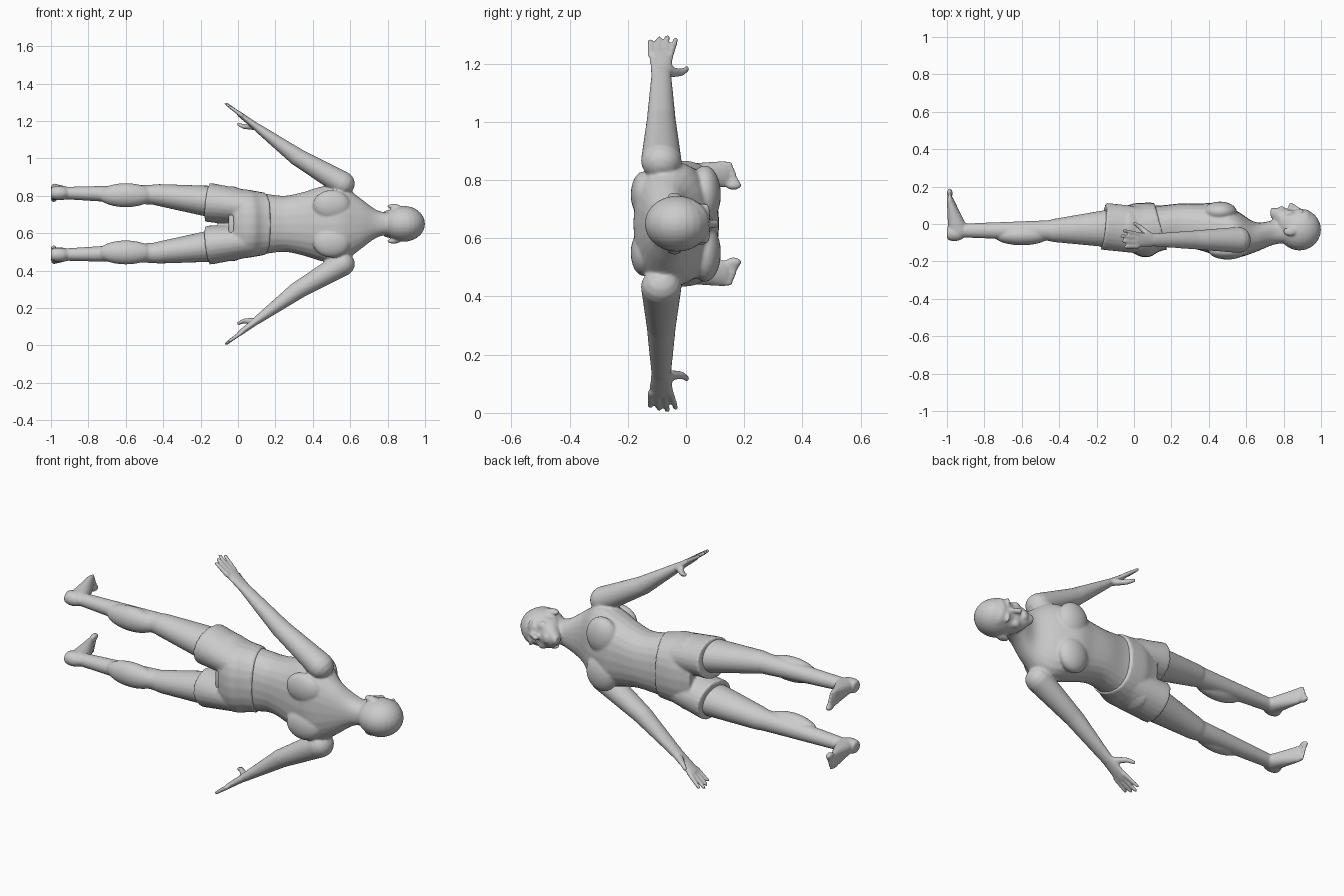
import bpy, bmesh, math
from mathutils import Vector, Matrix

MID = 0.65  # height of the body's plane of symmetry, as the figure lies on its side
SIDES = 24
DEPTH = Vector((0, 1, 0))
LENGTH = Vector((1, 0, 0))

cube = bpy.data.objects.get("Cube")
if cube:
    bpy.data.objects.remove(cube, do_unlink=True)

shade = 0.6
grey = bpy.data.materials.new("plain_grey")
grey.use_nodes = True
grey.diffuse_color = (shade, shade, shade, 1)
grey.node_tree.nodes["Principled BSDF"].inputs["Base Color"].default_value = grey.diffuse_color


def oval(bm, centre, first, second, power=2.0):
    """Ring of vertices around two radius vectors; the soles stay flat."""
    ring = []
    for k in range(SIDES):
        angle = math.tau * k / SIDES
        c, s = math.cos(angle), math.sin(angle)
        point = centre + first * math.copysign(abs(c) ** (2 / power), c)
        point += second * math.copysign(abs(s) ** (2 / power), s)
        point.x = max(point.x, -1)
        ring.append(bm.verts.new(point))
    return ring


def skin(bm, rings):
    for lower, upper in zip(rings, rings[1:]):
        for k in range(SIDES):
            n = (k + 1) % SIDES
            bm.faces.new((lower[k], lower[n], upper[n], upper[k]))
    bm.faces.new(rings[0])
    bm.faces.new(rings[-1])


def tube(bm, side, start, end, deep, wide=None, up=DEPTH, domed=True):
    """Tapered oval limb; z is measured outward from the plane of symmetry."""
    wide = wide or deep
    start, end = (Vector((p[0], p[1], MID + side * p[2])) for p in (start, end))
    along = (end - start).normalized()
    across = along.cross(up).normalized()
    ahead = across.cross(along)
    arcs = [math.radians(a) for a in (75, 50, 25)] if domed else []
    stations = [(0, -math.sin(a), math.cos(a)) for a in arcs]
    stations += [(0, 0, 1), (1, 0, 1)]
    stations += [(1, math.sin(a), math.cos(a)) for a in reversed(arcs)]
    rings = []
    for t, push, scale in stations:
        d = deep[0] + (deep[1] - deep[0]) * t
        w = wide[0] + (wide[1] - wide[0]) * t
        centre = start.lerp(end, t) + along * push * min(d, w)
        rings.append(oval(bm, centre, ahead * d * scale, across * w * scale))
    skin(bm, rings)


def trunk(bm, first, step, widths, fronts, backs, tilt=0.0, steps=5):
    """Central form from evenly spaced half widths and front and back depths."""
    def blend(values, i, t):
        a, d = values[max(i - 1, 0)], values[min(i + 2, len(values) - 1)]
        b, c = values[i], values[min(i + 1, len(values) - 1)]
        bend = (2 * a - 5 * b + 4 * c - d) * t + (3 * (b - c) + d - a) * t * t
        return b + t * (c - a + bend) / 2

    rings = []
    for n in range((len(widths) - 1) * steps + 1):
        i, t = n // steps, n % steps / steps
        wide, front, back = (blend(v, i, t) for v in (widths, fronts, backs))
        centre = Vector((first + step * n / steps, (front + back) / 2, MID))
        centre.x += tilt * centre.y
        radius = (front - back) / 2
        rings.append(oval(bm, centre, Vector((tilt, 1, 0)) * radius,
                          Vector((0, 0, wide)), power=2.3))
    skin(bm, rings)


def ball(bm, side, centre, radii):
    x, y, z = centre
    place = Matrix.Translation((x, y, MID + side * z)) @ Matrix.Diagonal((*radii, 1))
    made = bmesh.ops.create_uvsphere(bm, u_segments=SIDES, v_segments=14, radius=1, matrix=place)
    for vert in made["verts"]:
        vert.co.x = max(vert.co.x, -1)


def finish(name, bm, voxel, smoothing):
    """Fuse the overlapping forms into one smooth surface."""
    bmesh.ops.recalc_face_normals(bm, faces=bm.faces)
    mesh = bpy.data.meshes.new(name)
    bm.to_mesh(mesh)
    bm.free()
    mesh.materials.append(grey)
    obj = bpy.data.objects.new(name, mesh)
    bpy.context.collection.objects.link(obj)
    remesh = obj.modifiers.new("fuse", 'REMESH')
    remesh.mode = 'VOXEL'
    remesh.voxel_size = voxel
    remesh.use_smooth_shade = True
    soft = obj.modifiers.new("soften", 'SMOOTH')
    soft.factor = 0.5
    soft.iterations = smoothing


def add_arm(bm, side):
    shoulder, elbow = (.56, -.085, .215), (.32, -.085, .355)
    wrist, knuckles = (.1, -.085, .517), (.01, -.085, .585)
    tube(bm, side, shoulder, elbow, deep=(.07, .05), wide=(.065, .047))
    tube(bm, side, elbow, wrist, deep=(.05, .034), wide=(.048, .022))
    tube(bm, side, wrist, knuckles, deep=(.036, .042), wide=(.02, .014))
    # fingers fan out, with the middle ones longest
    for i in range(4):
        reach = .643 - .009 * abs(i - 1.8)
        tip = (.77 - 1.3 * reach, .029 * i - .122, reach)
        tube(bm, side, (.02, .022 * i - .12, .58), tip, deep=(.012, .009))
    # thumb
    joint = (.03, -.015, .52)
    tube(bm, side, (.08, -.06, .52), joint, deep=(.019, .013))
    tube(bm, side, joint, (.003, .003, .532), deep=(.013, .01))


def add_leg(bm, side):
    hip, knee, ankle = (-.03, -.02, .105), (-.43, -.035, .155), (-.95, -.035, .165)
    tube(bm, side, hip, knee, deep=(.115, .062), wide=(.095, .058))
    tube(bm, side, knee, ankle, deep=(.056, .036), wide=(.055, .032))
    # calf
    ball(bm, side, (-.6, -.06, .153), (.15, .054, .064))
    # heel, instep and toes
    ball(bm, side, (-.96, -.05, .165), (.06, .042, .038))
    tube(bm, side, (-.94, -.04, .165), (-.985, .13, .17),
         deep=(.055, .02), wide=(.038, .046), up=LENGTH)
    for i in range(5):
        size = .011 if i else .016
        ball(bm, side, (-.985, .163 - .007 * i, .132 + .018 * i), (size, .028, size))


def add_face_side(bm, side):
    # ear, brow, eye and cheek
    ball(bm, side, (.833, -.04, .093), (.035, .024, .013))
    ball(bm, side, (.893, .066, .036), (.012, .018, .034))
    ball(bm, side, (.87, .062, .034), (.01, .014, .016))
    ball(bm, side, (.828, .055, .045), (.028, .022, .028))


body = bmesh.new()

# torso and neck
trunk(body, first=-.05, step=.1,
      widths=(.14, .17, .16, .15, .17, .2, .21, .14, .07, .06),
      fronts=(.08, .1, .1, .11, .11, .11, .07, .01, .02, .03),
      backs=(-.13, -.16, -.13, -.12, -.14, -.17, -.18, -.15, -.11, -.1))

# jaw, face and cranium
trunk(body, first=.73, step=.05,
      widths=(.02, .065, .08, .087, .083, .05),
      fronts=(.085, .085, .082, .075, .075, .02),
      backs=(.04, -.05, -.09, -.11, -.12, -.09))
ball(body, 1, (.885, -.03, 0), (.115, .112, .096))

# nose and lips
tube(body, 1, (.89, .07, 0), (.84, .098, 0), deep=(.012, .016), wide=(.01, .015))
for lip in (.782, .796):
    ball(body, 1, (lip, .082, 0), (.007, .013, .026))

for side in (1, -1):
    # chest muscle and shoulder blade
    ball(body, side, (.46, .065, .1), (.09, .055, .1))
    ball(body, side, (.5, -.145, .1), (.1, .045, .08))
    add_arm(body, side)
    add_leg(body, side)
    add_face_side(body, side)
finish("body", body, .0065, 4)

# shorts, with a waistband that dips at the front
shorts = bmesh.new()
trunk(shorts, first=-.06, step=.05, tilt=-.27,
      widths=(.165, .18, .183, .175, .168),
      fronts=(.09, .1, .112, .114, .114),
      backs=(-.15, -.175, -.175, -.15, -.137))
for side in (1, -1):
    tube(shorts, side, (-.163, -.012, .115), (.05, -.035, .09),
         deep=(.126, .125), wide=(.105, .09), domed=False)
finish("shorts", shorts, .008, 3)
